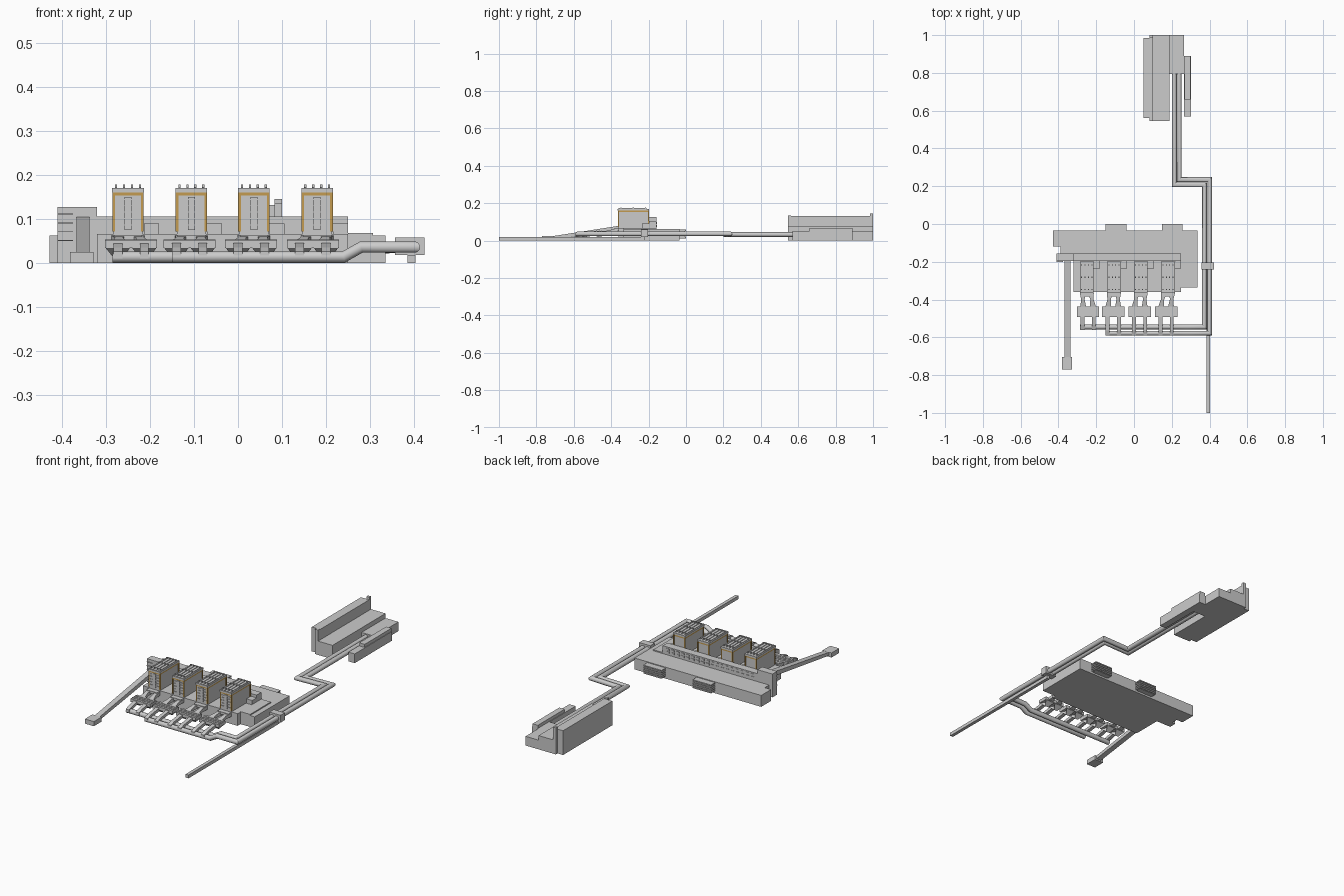
import bpy, bmesh, math
from mathutils import Vector, Matrix

orange = bpy.data.materials.new("rust_steel")
orange.diffuse_color = (0.55, 0.33, 0.08, 1)


def finish(name, bm, mat=None):
    bmesh.ops.recalc_face_normals(bm, faces=bm.faces)
    me = bpy.data.meshes.new(name)
    bm.to_mesh(me)
    bm.free()
    ob = bpy.data.objects.new(name, me)
    bpy.context.collection.objects.link(ob)
    if mat:
        me.materials.append(mat)
    return ob


def boxes(name, specs, mat=None):
    """One object from boxes given as (x0, x1, y0, y1, z0, z1)."""
    bm = bmesh.new()
    for x0, x1, y0, y1, z0, z1 in specs:
        m = (Matrix.Translation(((x0 + x1) / 2, (y0 + y1) / 2, (z0 + z1) / 2))
             @ Matrix.Diagonal((x1 - x0, y1 - y0, z1 - z0, 1)))
        bmesh.ops.create_cube(bm, size=1, matrix=m)
    return finish(name, bm, mat)


def loft(name, sections):
    """Duct along y; each section is (y, xc, width, z0, z1)."""
    bm = bmesh.new()
    rings = [[bm.verts.new((x + sx * w / 2, y, z)) for sx, z in
              ((-1, z0), (1, z0), (1, z1), (-1, z1))] for y, x, w, z0, z1 in sections]
    for a, b in zip(rings, rings[1:]):
        for i in range(4):
            bm.faces.new((a[i], a[(i + 1) % 4], b[(i + 1) % 4], b[i]))
    bm.faces.new(rings[0])
    bm.faces.new(rings[-1])
    return finish(name, bm)


def pipe(name, pts, r, sides=14):
    """Round pipe with mitred corners."""
    pts = [Vector(p) for p in pts]
    dirs = [(b - a).normalized() for a, b in zip(pts, pts[1:])]
    u = dirs[0].cross(Vector((0, 0, 1))).normalized()
    v = dirs[0].cross(u)
    ring = [pts[0] + r * (math.cos(t) * u + math.sin(t) * v)
            for t in (2 * math.pi * i / sides for i in range(sides))]
    bm = bmesh.new()
    rings = [[bm.verts.new(c) for c in ring]]
    for i, d in enumerate(dirs):
        n = (d + dirs[i + 1]).normalized() if i + 1 < len(dirs) else d
        ring = [c + d * ((pts[i + 1] - c).dot(n) / d.dot(n)) for c in ring]
        rings.append([bm.verts.new(c) for c in ring])
    for a, b in zip(rings, rings[1:]):
        for i in range(sides):
            j = (i + 1) % sides
            bm.faces.new((a[i], a[j], b[j], b[i]))
    bm.faces.new(rings[0])
    bm.faces.new(rings[-1])
    ob = finish(name, bm)
    bpy.ops.object.select_all(action='DESELECT')
    bpy.context.view_layer.objects.active = ob
    ob.select_set(True)
    bpy.ops.object.shade_smooth_by_angle(angle=math.radians(35))


# Turbine hall and service bays
boxes("turbine_hall", [(-0.39, 0.335, -0.157, -0.035, 0, 0.062),
                       (-0.428, -0.39, -0.12, -0.035, 0, 0.062)])
boxes("bunker_bay", [(-0.32, 0.25, -0.197, -0.157, 0, 0.105)])
boxes("bunker_windows", [(x / 100, x / 100 + 0.018, -0.157, -0.1545, z, z + 0.01)
                         for x in range(-30, 23, 3) for z in (0.073, 0.088)])
boxes("transfer_tower", [(-0.41, -0.32, -0.197, -0.157, 0, 0.127)])
boxes("tower_ledges", [(-0.41, -0.375, -0.202, -0.197, z, z + 0.002)
                       for z in (0.05, 0.07, 0.09, 0.11)])
boxes("boiler_house_base", [(-0.32, 0.25, -0.36, -0.197, 0, 0.066)])
boxes("side_annex", [(0.25, 0.307, -0.335, -0.157, 0, 0.068),
                     (0.307, 0.335, -0.335, -0.157, 0, 0.062)])

# Stacked cooler plates on the back of the hall
for x0 in (-0.15, 0.147):
    boxes("cooler_stack", [(x0, x0 + 0.11, -0.036, 0.0, z, z + 0.006)
                           for z in (0.012, 0.022, 0.032, 0.042, 0.052)]
          + [(x0 + 0.006, x0 + 0.104, -0.036, -0.006, 0.01, 0.056)])

# Boilers with their filters, ducts and hoppers
for k, (bx, fx) in enumerate(((-0.25, -0.243), (-0.106, -0.11), (0.036, 0.03), (0.18, 0.17))):
    boxes("boiler_body", [(bx - 0.033, bx + 0.033, -0.36, -0.2, 0.066, 0.155)])
    boxes("boiler_roof", [(bx - 0.036, bx + 0.036, -0.365, -0.198, 0.16, 0.17)])
    boxes("boiler_frame",
          [(bx + s * 0.0325 - 0.003, bx + s * 0.0325 + 0.003, y, y + 0.006, 0.072, 0.16)
           for s in (-1, 1) for y in (-0.363, -0.204)]
          + [(bx - 0.035, bx + 0.035, -0.363, -0.199, 0.153, 0.16)], orange)
    boxes("boiler_galleries", [(bx - 0.028, bx + 0.028, -0.363, -0.36, z, z + 0.002)
                               for z in (0.085, 0.1, 0.115, 0.13, 0.143)]
          + [(bx - 0.008, bx + 0.008, -0.364, -0.36, 0.075, 0.15)])
    boxes("roof_vents", [(bx + o - 0.002, bx + o + 0.002, -0.36, -0.21, 0.17, 0.173)
                         for o in (-0.027, -0.009, 0.009, 0.027)]
          + [(bx + o - 0.0025, bx + o + 0.0025, y, y + 0.006, 0.17, 0.178)
             for o in (-0.027, -0.009, 0.009, 0.027) for y in (-0.35, -0.285, -0.22)])
    boxes("boiler_link", [(bx + 0.036, bx + 0.07, -0.235, -0.197, 0.066, 0.09)])
    boxes("filter_box", [(fx - 0.059, fx + 0.059, -0.492, -0.436, 0.034, 0.051)])
    boxes("filter_roof_ribs", [(fx - 0.059, fx + 0.059, y, y + 0.004, 0.051, 0.053)
                               for y in (-0.48, -0.466, -0.452)])
    header_y = -0.56 if k == 0 else -0.59
    boxes("duct_collar", [(bx - 0.032, bx + 0.032, -0.385, -0.36, 0.05, 0.064)])
    for s in (-1, 1):
        loft("inlet_duct", [(-0.365, bx + s * 0.022, 0.03, 0.044, 0.062),
                            (-0.4, (bx + fx) / 2 + s * 0.024, 0.018, 0.04, 0.058),
                            (-0.436, fx + s * 0.026, 0.03, 0.036, 0.05)])
        loft("outlet_duct", [(-0.48, fx + s * 0.03, 0.02, 0.03, 0.047),
                             (header_y + 0.025, fx + s * 0.03, 0.02, 0.018, 0.035),
                             (header_y, fx + s * 0.03, 0.02, 0.01, 0.026)])
        loft("filter_hopper", [(-0.438, fx + s * 0.03, 0.054, 0.033, 0.036),
                               (-0.464, fx + s * 0.03, 0.02, 0.012, 0.036),
                               (-0.49, fx + s * 0.03, 0.054, 0.033, 0.036)])

# Twin flue pipes, their junction box and the straight run to the front
R = 0.0128
pipe("inner_flue", [(0.213, 0.81, 0.032), (0.213, 0.208, 0.032), (0.373, 0.208, 0.036),
                    (0.373, -0.545, 0.036), (0.28, -0.545, 0.036),
                    (0.24, -0.545, 0.0135), (-0.285, -0.545, 0.0135)], R)
pipe("outer_flue", [(0.239, 0.81, 0.032), (0.239, 0.235, 0.032), (0.401, 0.235, 0.036),
                    (0.401, -0.578, 0.036), (0.28, -0.578, 0.036),
                    (0.24, -0.578, 0.0135), (-0.15, -0.578, 0.0135)], R)
boxes("flue_junction", [(0.357, 0.424, -0.24, -0.203, 0.018, 0.058)])
boxes("ground_channel", [(0.385, 0.403, -1.0, -0.22, 0, 0.018)])

# Inclined feed conveyor with its loading house
loft("feed_conveyor", [(-0.71, -0.352, 0.03, 0.006, 0.024),
                       (-0.197, -0.352, 0.03, 0.08, 0.104)])
boxes("loading_house", [(-0.382, -0.328, -0.77, -0.705, 0, 0.025)])

# Rear process building
boxes("rear_tall_wall", [(0.05, 0.1, 0.562, 0.985, 0, 0.132)])
boxes("rear_wall_ends", [(0.083, 0.1, 0.545, 0.562, 0, 0.135),
                         (0.083, 0.1, 0.985, 1.0, 0, 0.145)])
boxes("rear_main_block", [(0.1, 0.187, 0.545, 1.0, 0, 0.075)])
boxes("rear_side_block", [(0.187, 0.265, 0.795, 1.0, 0, 0.05)])
boxes("rear_side_annex", [(0.265, 0.303, 0.57, 0.89, 0, 0.05),
                          (0.268, 0.3, 0.66, 0.89, 0.05, 0.067)])
